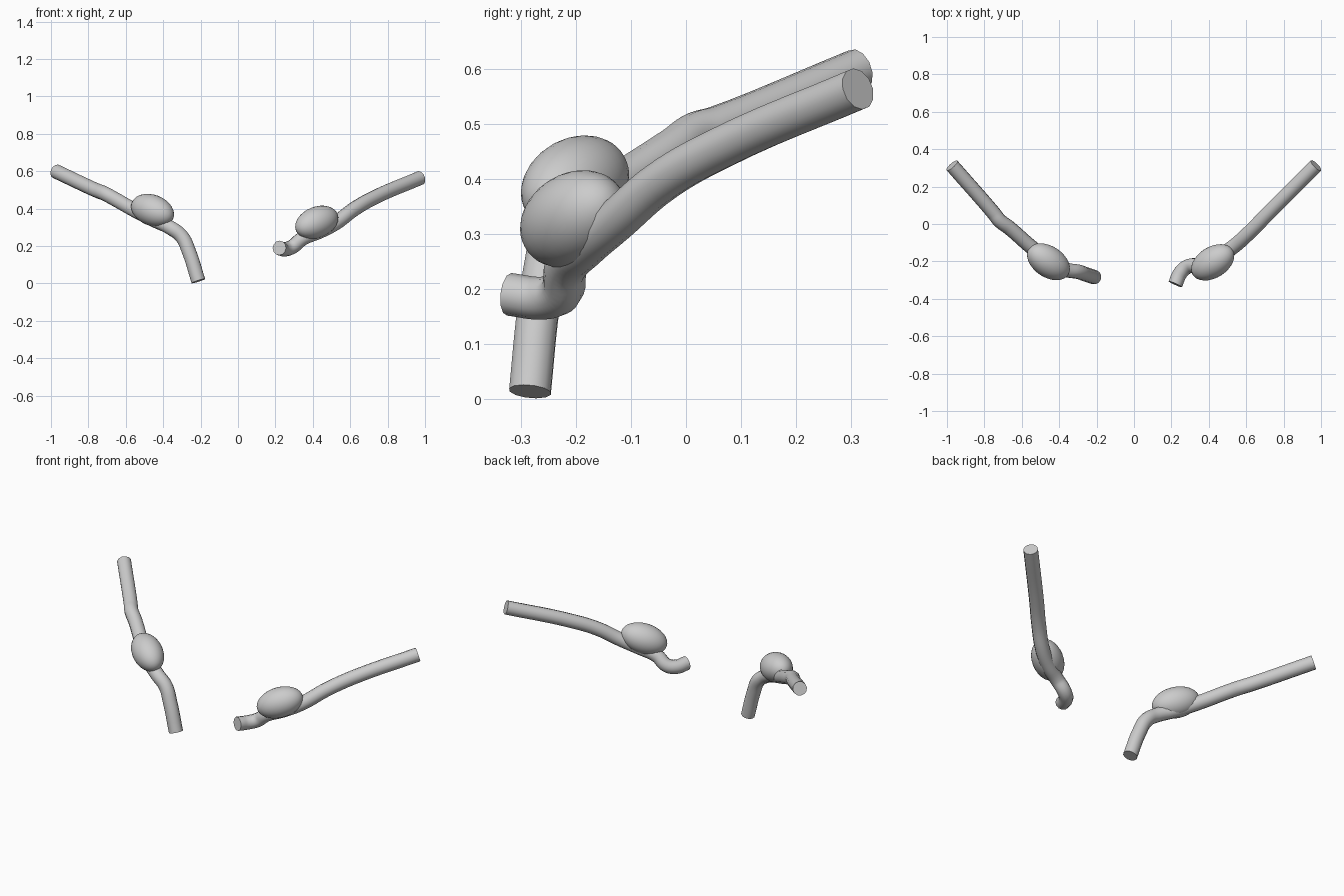
import bpy, math
from mathutils import Vector

if "Cube" in bpy.data.objects:
    bpy.data.objects.remove(bpy.data.objects["Cube"])

grey = bpy.data.materials.new("light grey")
grey.diffuse_color = (0.6, 0.6, 0.6, 1)
grey.use_nodes = True
grey.node_tree.nodes["Principled BSDF"].inputs["Base Color"].default_value = grey.diffuse_color


def finish(ob, name):
    ob.name = name
    ob.data.materials.clear()
    ob.data.materials.append(grey)
    bpy.ops.object.select_all(action='DESELECT')
    ob.select_set(True)
    bpy.context.view_layer.objects.active = ob
    bpy.ops.object.shade_smooth_by_angle(angle=math.radians(45))


def tube(name, pts, radius=0.039):
    # capped 12-sided tube along a smooth path
    cu = bpy.data.curves.new(name, 'CURVE')
    cu.dimensions = '3D'
    cu.bevel_depth = radius
    cu.bevel_resolution = 4
    cu.use_fill_caps = True
    cu.resolution_u = 6
    sp = cu.splines.new('BEZIER')
    sp.bezier_points.add(len(pts) - 1)
    for bp, p in zip(sp.bezier_points, pts):
        bp.co = p
        bp.handle_left_type = bp.handle_right_type = 'AUTO'
    ob = bpy.data.objects.new(name, cu)
    bpy.context.collection.objects.link(ob)
    bpy.ops.object.select_all(action='DESELECT')
    ob.select_set(True)
    bpy.context.view_layer.objects.active = ob
    bpy.ops.object.convert(target='MESH')
    finish(bpy.context.object, name)


def bulge(name, centre, axis):
    # egg-shaped swelling, long along axis
    bpy.ops.mesh.primitive_uv_sphere_add(segments=32, ring_count=16, radius=1, location=centre)
    ob = bpy.context.object
    ob.scale = (0.083, 0.083, 0.13)
    ob.rotation_euler = Vector(axis).to_track_quat('Z', 'Y').to_euler()
    bpy.ops.object.transform_apply(location=False)
    finish(ob, name)


# arm on the -x side, hanging down at its inner end
tube("left_arm", [(-0.212, -0.284, 0.013), (-0.262, -0.268, 0.17), (-0.300, -0.255, 0.25),
                  (-0.36, -0.245, 0.297), (-0.45, -0.20, 0.34), (-0.553, -0.12, 0.392),
                  (-0.665, -0.022, 0.455), (-0.72, 0.02, 0.484), (-0.75, 0.058, 0.495),
                  (-0.973, 0.313, 0.599)])
bulge("left_muscle", (-0.457, -0.202, 0.391), (0.79, -0.53, -0.30))

# arm on the +x side, reaching forward at its inner end
tube("right_arm", [(0.221, -0.322, 0.190), (0.248, -0.262, 0.183), (0.287, -0.228, 0.194),
                   (0.345, -0.218, 0.24), (0.43, -0.185, 0.275), (0.52, -0.13, 0.322),
                   (0.617, -0.045, 0.395), (0.72, 0.06, 0.455), (0.973, 0.313, 0.564)])
bulge("right_muscle", (0.421, -0.205, 0.327), (0.79, 0.50, 0.32))
